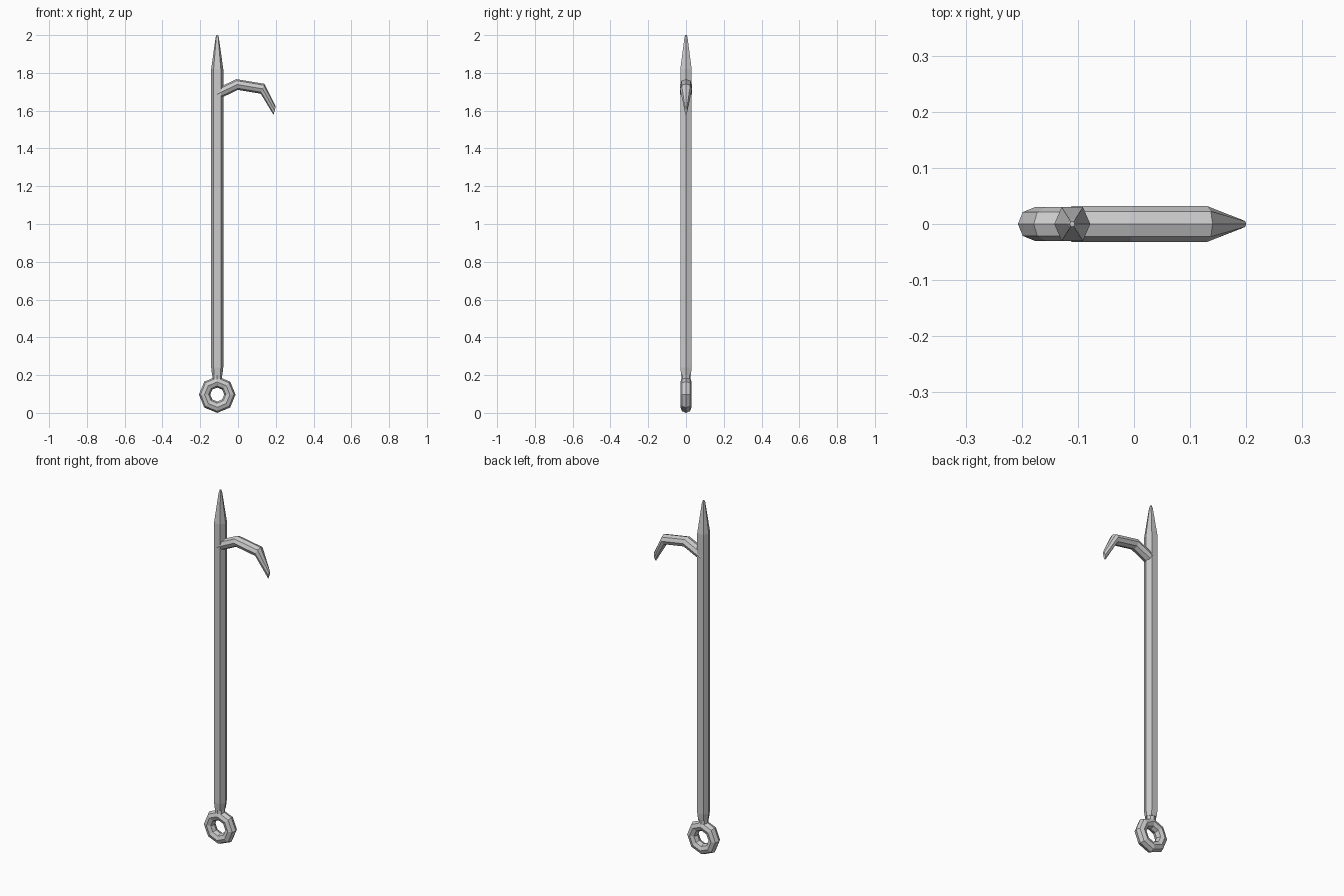
import bpy, bmesh, math
from mathutils import Vector

if "Cube" in bpy.data.objects:
    bpy.data.objects.remove(bpy.data.objects["Cube"])

CX = -0.11


def loft(name, rings):
    """Skin matching closed rings of points and cap both ends."""
    bm = bmesh.new()
    loops = [[bm.verts.new(p) for p in ring] for ring in rings]
    n = len(loops[0])
    for a, b in zip(loops, loops[1:]):
        for i in range(n):
            j = (i + 1) % n
            bm.faces.new((a[i], a[j], b[j], b[i]))
    bm.faces.new(loops[0][::-1])
    bm.faces.new(loops[-1])
    bmesh.ops.recalc_face_normals(bm, faces=bm.faces)
    me = bpy.data.meshes.new(name)
    bm.to_mesh(me)
    bm.free()
    ob = bpy.data.objects.new(name, me)
    bpy.context.collection.objects.link(ob)
    return ob


# Shaft with pointed spike: six-sided section (z, scale)
section = [(0.032, 0), (0.019, 0.03), (-0.019, 0.03),
           (-0.032, 0), (-0.019, -0.03), (0.019, -0.03)]
profile = [(0.20, 0.85), (0.24, 1.0), (1.82, 1.0), (1.985, 0.28), (2.0, 0.14)]
loft("spiked_shaft", [[(CX + x * s, y * s, z) for x, y in section] for z, s in profile])

# Narrow neck joining the shaft to the ring
bpy.ops.mesh.primitive_cone_add(vertices=8, radius1=0.025, radius2=0.025, depth=0.09,
                                location=(CX, 0, 0.195))
bpy.context.object.name = "neck"

# Ring at the bottom end
bpy.ops.mesh.primitive_torus_add(major_segments=8, minor_segments=8, major_radius=0.067,
                                 minor_radius=0.03, location=(CX, 0, 0.097),
                                 rotation=(math.pi / 2, 0, 0))
bpy.context.object.name = "end_ring"

# Bent side hook: outer and inner corner (x, z) plus half-width at each station
stations = [((-0.118, 1.715), (-0.105, 1.66), 0.032),
            ((-0.008, 1.767), (0.0, 1.71), 0.032),
            ((0.14, 1.742), (0.12, 1.69), 0.032),
            ((0.2, 1.622), (0.188, 1.578), 0.007)]
rings = []
for (ax, az), (bx, bz), w in stations:
    a, b = Vector((ax, 0, az)), Vector((bx, 0, bz))
    mid, half = (a + b) / 2, (a - b) / 2
    rings.append([mid + half * math.cos(t) + Vector((0, w * math.sin(t), 0))
                  for t in (k * math.pi / 4 for k in range(8))])
loft("side_hook", rings)
